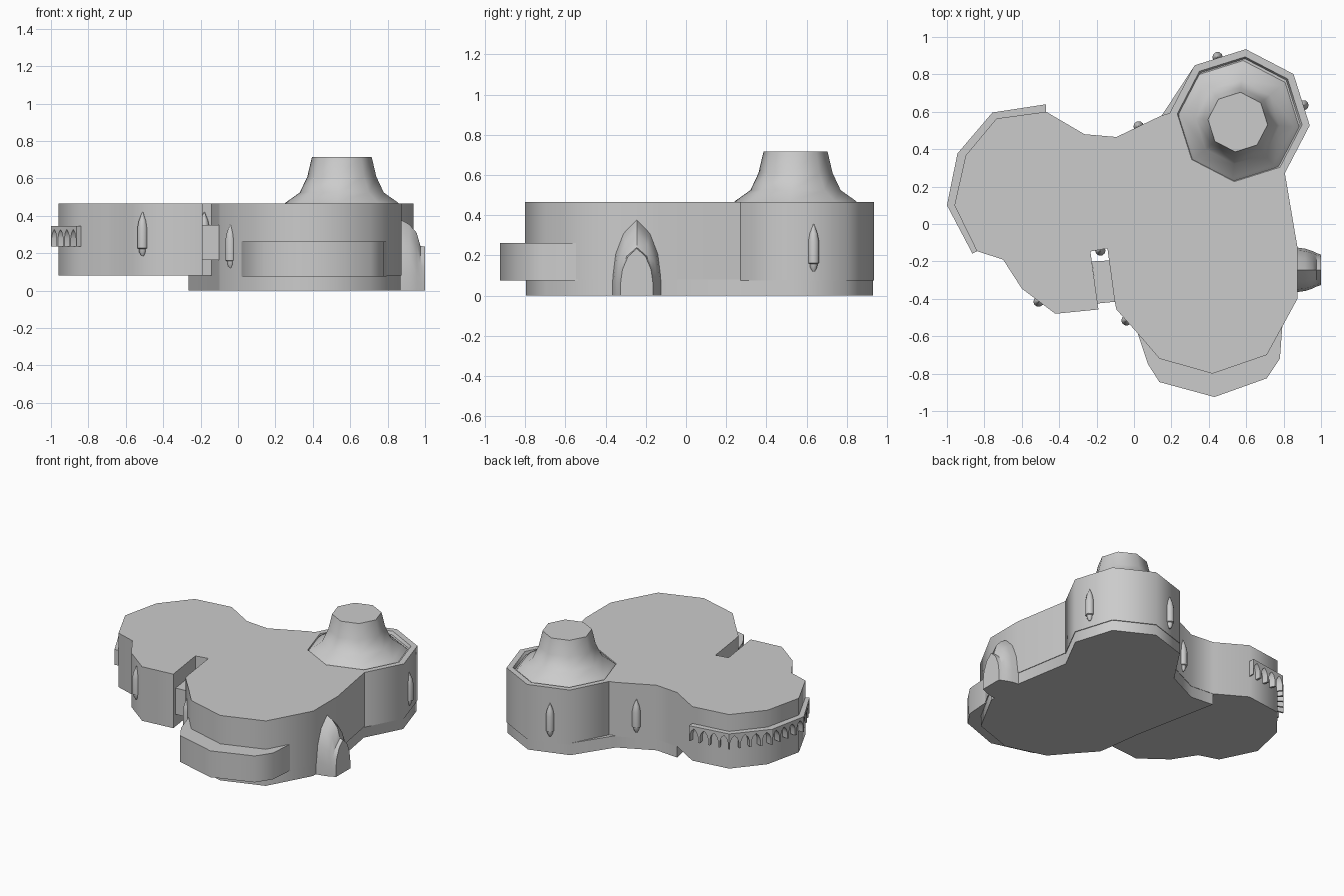
import bpy, bmesh, math
from mathutils import Vector

if "Cube" in bpy.data.objects:
    bpy.data.objects.remove(bpy.data.objects["Cube"], do_unlink=True)

stone = bpy.data.materials.new("grey_stone")
stone.use_nodes = True
GREY = (0.6, 0.6, 0.6, 1)
stone.diffuse_color = GREY
stone.node_tree.nodes["Principled BSDF"].inputs["Base Color"].default_value = GREY


def finish(name, bm, angle=50):
    bmesh.ops.recalc_face_normals(bm, faces=bm.faces)
    mesh = bpy.data.meshes.new(name)
    bm.to_mesh(mesh)
    bm.free()
    ob = bpy.data.objects.new(name, mesh)
    bpy.context.collection.objects.link(ob)
    mesh.materials.append(stone)
    bpy.ops.object.select_all(action="DESELECT")
    ob.select_set(True)
    bpy.context.view_layer.objects.active = ob
    bpy.ops.object.shade_smooth_by_angle(angle=math.radians(angle))
    return ob


def loft(bm, rings):
    """Join rings of points in order and cap both ends."""
    loops = [[bm.verts.new(p) for p in ring] for ring in rings]
    for a, b in zip(loops, loops[1:]):
        for i in range(len(a)):
            j = (i + 1) % len(a)
            bm.faces.new((a[i], a[j], b[j], b[i]))
    bm.faces.new(loops[0])
    bm.faces.new(loops[-1])


def prism(name, outline, z0, z1):
    bm = bmesh.new()
    loft(bm, [[(x, y, z) for x, y in outline] for z in (z0, z1)])
    return finish(name, bm)


def lathe(name, centre, profile, sides, phase=0):
    bm = bmesh.new()
    step = 2 * math.pi / sides
    loft(bm, [[(centre[0] + r * math.cos(phase + step * i),
                centre[1] + r * math.sin(phase + step * i), z)
               for i in range(sides)] for r, z in profile])
    return finish(name, bm)


# Plan outlines
TOWER = (0.565, 0.56)
TOWER_R = 0.376
PHASE = math.radians(-5)


def tower_corner(i):
    a = PHASE + i * math.pi / 4
    return TOWER[0] + TOWER_R * math.cos(a), TOWER[1] + TOWER_R * math.sin(a)


left_lobe = [(-0.233, -0.147), (-0.19, -0.457), (-0.42, -0.48), (-0.6, -0.345),
             (-0.7, -0.19), (-0.84, -0.145), (-0.96, 0.1), (-0.9, 0.366),
             (-0.735, 0.564), (-0.47, 0.6)]
back_wall = [(-0.265, 0.48), (-0.094, 0.465), (0.147, 0.58)]
right_lobe = [(0.874, -0.125), (0.874, -0.4), (0.71, -0.7), (0.42, -0.8),
              (0.136, -0.72), (0.02, -0.585), (-0.094, -0.457), (-0.104, -0.41),
              (-0.142, -0.13)]
inner_side = [tower_corner(i) for i in (4, 5, 6, 7)]
outer_side = [tower_corner(i) for i in (3, 2, 1, 0, 7)]

# Body and the lower plinth under the main half
prism("body", left_lobe + back_wall + inner_side + right_lobe, 0.08, 0.465)
base = [(x * 0.995, y * 0.995) for x, y in back_wall + outer_side + right_lobe]
prism("plinth", base, 0, 0.085)

# Tower with a raised rim, and its flared roof
lathe("tower", TOWER, [(TOWER_R, 0.075), (TOWER_R, 0.465), (0.335, 0.465),
                       (0.325, 0.445)], 8, PHASE)
lathe("tower_roof", (0.555, 0.545), [(0.33, 0.445), (0.3, 0.472), (0.225, 0.525), (0.185, 0.61),
                                     (0.16, 0.716)], 8, PHASE)

# Bay on the front
prism("front_bay", [(0.02, -0.535), (0.02, -0.585), (0.075, -0.75), (0.136, -0.845), (0.43, -0.925),
                    (0.71, -0.825), (0.78, -0.72), (0.794, -0.535)], 0.075, 0.263)

# Bridge across the notch
prism("notch_bridge", [(-0.225, -0.2), (-0.13, -0.195), (-0.095, -0.415), (-0.195, -0.425)],
      0.165, 0.352)


# Pointed porch on the left side, lofted from shrinking arches
def arch(x, half, peak):
    spring = peak * 0.25
    side = [(1, 0), (1, spring), (0.88, peak * 0.55), (0.55, peak * 0.82)]
    pts = [(u * half, z) for u, z in side] + [(0, peak)]
    pts += [(-u * half, z) for u, z in reversed(side)]
    return [(x, -0.245 + u, z) for u, z in pts]


bm = bmesh.new()
loft(bm, [arch(0.86, 0.121, 0.385), arch(0.915, 0.113, 0.355), arch(0.955, 0.1, 0.31),
          arch(0.975, 0.09, 0.24), arch(1.0, 0.081, 0.235)])
finish("porch", bm, 30)

# Bullet-shaped lancet windows
windows = [(-0.51, -0.415, 0.185), (-0.18, -0.142, 0.185), (-0.04, -0.515, 0.12),
           (0.025, 0.522, 0.12), (0.447, 0.892, 0.12), (0.906, 0.635, 0.12)]
for n, (x, y, z) in enumerate(windows):
    lathe("lancet_window_%d" % (n + 1), (x, y),
          [(0.006, z), (0.018, z + 0.02), (0.02, z + 0.038), (0.028, z + 0.042),
           (0.028, z + 0.15), (0.02, z + 0.19), (0.002, z + 0.236)], 10)

# Arcaded balcony wrapped around the right-hand lobe
rail = [Vector(p) for p in ((-0.47, 0.64), (-0.757, 0.596), (-0.944, 0.377),
                            (-1.0, 0.1), (-0.864, -0.158))]
wall = [Vector(p) for p in ((-0.47, 0.6), (-0.735, 0.564), (-0.9, 0.366),
                            (-0.96, 0.1), (-0.835, -0.143))]
BOTTOM, TOP = 0.235, 0.345
bm = bmesh.new()
for k in range(4):
    count = 4
    comb = [(0, TOP), (0, BOTTOM)]
    for i in range(count):
        for u, z in ((0.1, 0), (0.1, 0.045), (0.25, 0.075), (0.5, 0.092),
                     (0.75, 0.075), (0.9, 0.045), (0.9, 0)):
            comb.append(((i + u) / count, BOTTOM + z))
    comb += [(1, BOTTOM), (1, TOP)]
    rings = []
    for path in (rail, wall):
        rings.append([(*path[k].lerp(path[k + 1], t), z) for t, z in comb])
    loft(bm, rings)
finish("arcaded_balcony", bm, 30)
